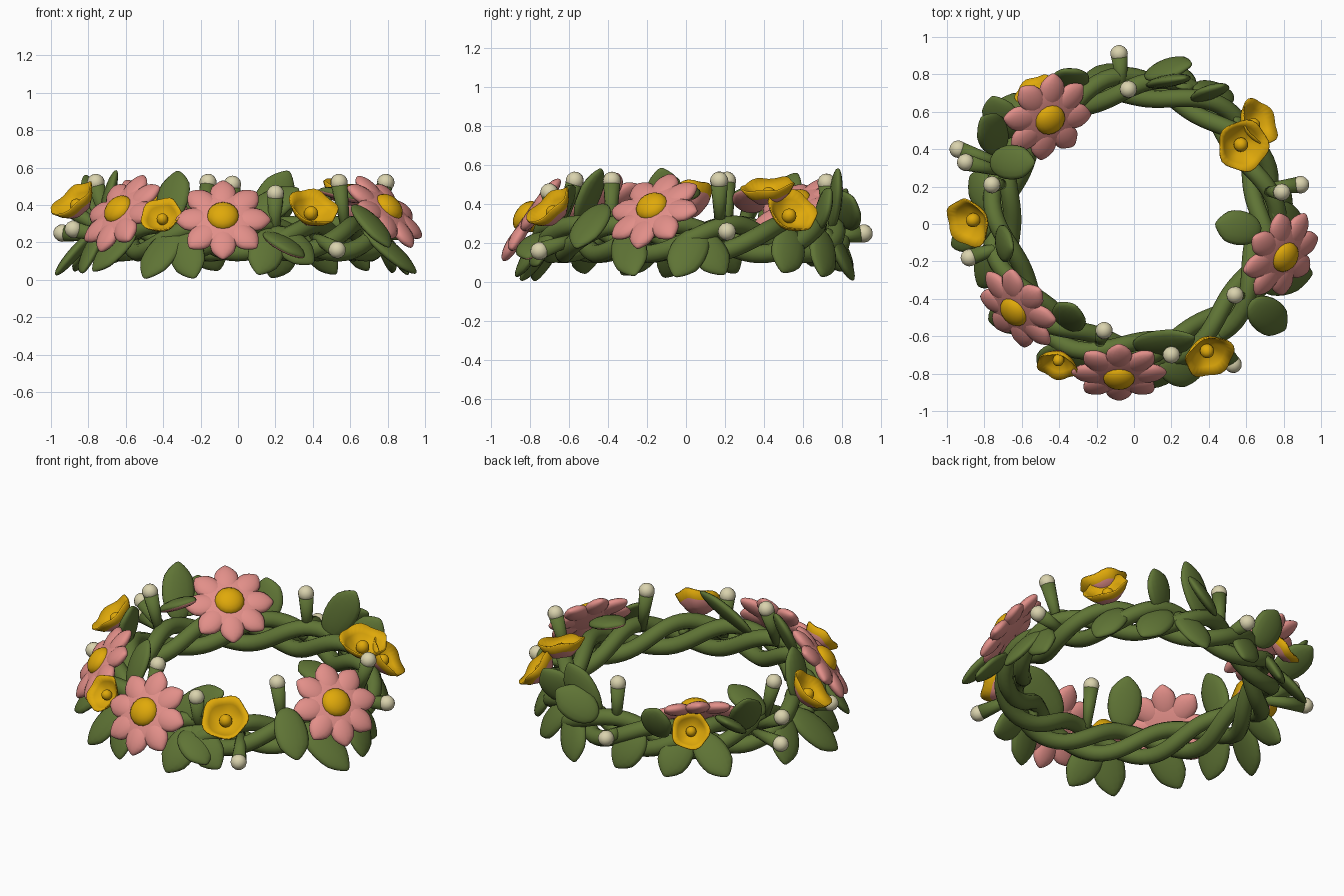
import bpy, bmesh
from math import sin, cos, pi, radians, atan2
from mathutils import Matrix, Vector

if "Cube" in bpy.data.objects:
    bpy.data.objects.remove(bpy.data.objects["Cube"])


def material(name, rgb):
    m = bpy.data.materials.new(name)
    m.use_nodes = True
    m.diffuse_color = (*rgb, 1)
    m.node_tree.nodes["Principled BSDF"].inputs["Base Color"].default_value = (*rgb, 1)
    return m


GREEN = material("leaf green", (0.115, 0.175, 0.036))
PINK = material("petal pink", (0.76, 0.275, 0.25))
YELLOW = material("pollen yellow", (0.74, 0.395, 0.003))
CREAM = material("bud cream", (0.70, 0.65, 0.42))
UP = Vector((0, 0, 1))
RING, MID = 0.71, 0.23


def frame(pos, y, z):
    """Local y exactly along y, local z as near to z as possible."""
    y = Vector(y).normalized()
    x = y.cross(Vector(z)).normalized()
    m = Matrix((x, y, x.cross(y))).transposed().to_4x4()
    m.translation = pos
    return m


def face_frame(pos, normal):
    """Local z exactly along the normal."""
    n = Vector(normal).normalized()
    ref = UP if abs(n.z) < 0.9 else Vector((0, 1, 0))
    return frame(pos, ref - n * ref.dot(n), n)


def ring_point(angle, r=RING, z=MID):
    return Vector((r * cos(angle), r * sin(angle) + 0.025, z))


def finish(name, bm, mats, matrix=Matrix()):
    bmesh.ops.recalc_face_normals(bm, faces=bm.faces)
    me = bpy.data.meshes.new(name)
    bm.to_mesh(me)
    bm.free()
    for m in mats:
        me.materials.append(m)
    me.shade_smooth()
    ob = bpy.data.objects.new(name, me)
    ob.matrix_world = matrix
    bpy.context.collection.objects.link(ob)


def ball(bm, size, matrix=Matrix(), mat=0, u=16, v=10):
    new = bmesh.ops.create_uvsphere(bm, u_segments=u, v_segments=v, radius=1,
                                    matrix=matrix @ Matrix.Diagonal((*size, 1)))["verts"]
    for f in {f for vert in new for f in vert.link_faces}:
        f.material_index = mat


def blade(bm, length, width, thick, bend, matrix=Matrix()):
    """Plump leaf or petal growing from the origin along local y."""
    new = bmesh.ops.create_uvsphere(bm, u_segments=14, v_segments=12, radius=1,
                                    matrix=Matrix.Rotation(-pi / 2, 4, 'X'))["verts"]
    for v in new:
        t = (v.co.y + 1) / 2
        shape = 1.05 * min(1, (1.02 - t) * 4) ** 0.3
        v.co = (v.co.x * width / 2 * shape, t * length,
                v.co.z * thick / 2 + bend * t * t)
    bmesh.ops.transform(bm, matrix=matrix, verts=new)


# Braided vine ring
for strand in range(3):
    cu = bpy.data.curves.new("vine", 'CURVE')
    cu.dimensions = '3D'
    cu.bevel_depth, cu.bevel_resolution = 0.048, 3
    sp = cu.splines.new('POLY')
    count = 120
    sp.points.add(count - 1)
    for i, p in enumerate(sp.points):
        a = 2 * pi * i / count
        w = 5 * a + strand * 2 * pi / 3
        p.co = (*ring_point(a, RING + 0.06 * cos(w), MID - 0.01 + 0.075 * sin(w)), 1)
    sp.use_cyclic_u = sp.use_smooth = True
    cu.materials.append(GREEN)
    ob = bpy.data.objects.new(f"vine_{strand + 1}", cu)
    bpy.context.collection.objects.link(ob)
    bpy.ops.object.select_all(action='DESELECT')
    ob.select_set(True)
    bpy.context.view_layer.objects.active = ob
    bpy.ops.object.convert(target='MESH')


def leaf(name, base, tip, width, lean, under=GREEN):
    """Lean turns the upper side outwards (positive) or inwards."""
    base, tip = Vector(base), Vector(tip)
    out = Vector((base.x, base.y, 0)).normalized()
    bm = bmesh.new()
    blade(bm, (tip - base).length, width, 0.065, -0.02)
    bm.normal_update()
    for f in bm.faces:
        f.material_index = int(f.normal.z < -0.2)
    finish(name, bm, [GREEN, under], frame(base, tip - base, out * lean + UP * 0.6))


# Drooping leaves: angle, tip radius, tip height, swing of the base
for i, (a, r, z, s) in enumerate([
        (188, 1, .04, -9), (215, .96, .06, 8), (238, .96, .02, 7), (255, .92, .02, -10),
        (277, .92, .04, 8), (297, .9, .1, -14), (343, 1.01, .05, -10),
        (355, .93, .04, 9), (12, .86, .05, -12), (34, .86, .06, 10), (52, .87, .04, 12),
        (78, .87, .02, -10), (97, .85, .06, 10), (118, .9, .07, 9), (140, .98, .1, -9),
        (165, .92, .06, 10), (203, .92, .05, -12)]):
    a = radians(a)
    leaf(f"drooping_leaf_{i + 1}", ring_point(a + radians(s), 0.75, 0.27),
         ring_point(a, r, z), 0.185, 0.8)

# Upper leaves: base, tip, lean
for i, (base, tip, lean) in enumerate([
        ((-.70, .40, .28), (-.80, .56, .57), -.8), ((-.66, .46, .3), (-.76, .67, .46), .3),
        ((-.30, .73, .26), (-.38, .84, .47), .8), ((.10, .74, .27), (.27, .80, .58), 1.4),
        ((.06, .80, .3), (.30, .87, .44), .8), ((.34, .66, .28), (.47, .76, .47), .8),
        ((.62, -.42, .4), (.82, -.57, .19), .6), ((.00, -.66, .28), (.32, -.62, .5), .6),
        ((-.37, -.55, .3), (-.33, -.45, .59), .9), ((-.73, -.08, .28), (-.67, -.13, .59), .9)]):
    leaf(f"upper_leaf_{i + 1}", base, tip, 0.19, lean)

# Leaves with a pink underside
for i, (base, tip) in enumerate([((.68, -.04, .42), (.44, .0, .5)),
                                 ((-.77, .33, .36), (-.54, .33, .5)),
                                 ((.14, -.74, .25), (.36, -.82, .14))]):
    leaf(f"blushing_leaf_{i + 1}", base, tip, 0.18, 0.1, PINK)


# Daisies: eight plump petals around a domed centre
def daisy(name, pos, normal):
    bm = bmesh.new()
    for k in range(8):
        turn = Matrix.Rotation(k * pi / 4, 4, 'Z')
        blade(bm, 0.205, 0.137, 0.07, -0.01, turn @ Matrix.Translation((0, 0.05, 0)))
    ball(bm, (0.18, 0.18, 0.036), u=24)
    ball(bm, (0.086, 0.086, 0.055), Matrix.Translation((0, 0, 0.025)), 1)
    finish(name, bm, [PINK, YELLOW], face_frame(pos, normal))


daisy("front_daisy", (-.08, -.80, .325), (0, -.82, .57))
daisy("front_right_daisy", (-.625, -.455, .36), (-.6, -.52, .6))
daisy("left_daisy", (.79, -.165, .37), (.62, -.38, .66))
daisy("back_right_daisy", (-.46, .57, .39), (.38, -.42, .82))


# Cup flowers: softly lobed bowl, pink underneath with a yellow rim and lining, and a knob
def cup(name, pos, normal, size):
    bm = bmesh.new()
    outside = [(.12, -.55), (.48, -.5), (.78, -.22), (1, .12)]
    inside = [(.97, .17), (.72, -.12), (.42, -.38), (.1, -.42)]
    rings = []
    n = 30
    for r, z in outside + inside:
        lobe = 0.05 * r * r
        rings.append([bm.verts.new((size * r * (1 + lobe * cos(5 * a)) * cos(a),
                                    size * r * (1 + lobe * cos(5 * a)) * sin(a),
                                    size * (z + lobe * cos(5 * a + 1))))
                      for a in (2 * pi * k / n for k in range(n))])
    for j in range(len(rings) - 1):
        for k in range(n):
            m = (k + 1) % n
            f = bm.faces.new((rings[j][k], rings[j][m], rings[j + 1][m], rings[j + 1][k]))
            f.material_index = int(j > 1)
    bm.faces.new(rings[0])
    bm.faces.new(rings[-1]).material_index = 1
    ball(bm, (size * .28, size * .28, size * .3), Matrix.Translation((0, 0, -size * .25)), 1)
    finish(name, bm, [PINK, YELLOW], face_frame(pos, normal))


cup("right_cup", (-.88, .01, .42), (-.55, -.3, .7), .135)
cup("front_right_cup", (-.41, -.75, .34), (-.2, -.75, .55), .11)
cup("front_left_cup", (.4, -.70, .38), (.28, -.6, .72), .135)
cup("back_left_low_cup", (.66, .54, .36), (.7, .35, .6), .132)
cup("back_left_high_cup", (.58, .42, .48), (.25, -.12, 1), .138)
cup("back_right_cup", (-.53, .71, .34), (-.4, .7, .5), .11)

# Buds on short flared stems
for i, tip in enumerate([
        (-.08, .91, .25), (-.03, .72, .51), (-.94, .4, .25), (-.9, .33, .38),
        (-.76, .21, .52), (-.88, -.18, .27), (-.16, -.57, .52), (.2, -.7, .46),
        (.53, -.75, .16), (.54, -.38, .52), (.79, .17, .52), (.89, .21, .26)]):
    tip = Vector(tip)
    d = tip - ring_point(atan2(tip.y, tip.x))
    d *= min(1, 0.24 / d.length)
    bm = bmesh.new()
    bmesh.ops.create_cone(bm, cap_ends=True, segments=12, radius1=0.024, radius2=0.044,
                          depth=d.length, matrix=Matrix.Translation((0, 0, d.length / 2 - 0.012)))
    ball(bm, (0.047, 0.047, 0.047), Matrix.Translation((0, 0, d.length)), 1, 12, 8)
    finish(f"bud_{i + 1}", bm, [GREEN, CREAM],
           Matrix.Translation(tip - d) @ d.to_track_quat('Z', 'Y').to_matrix().to_4x4())
